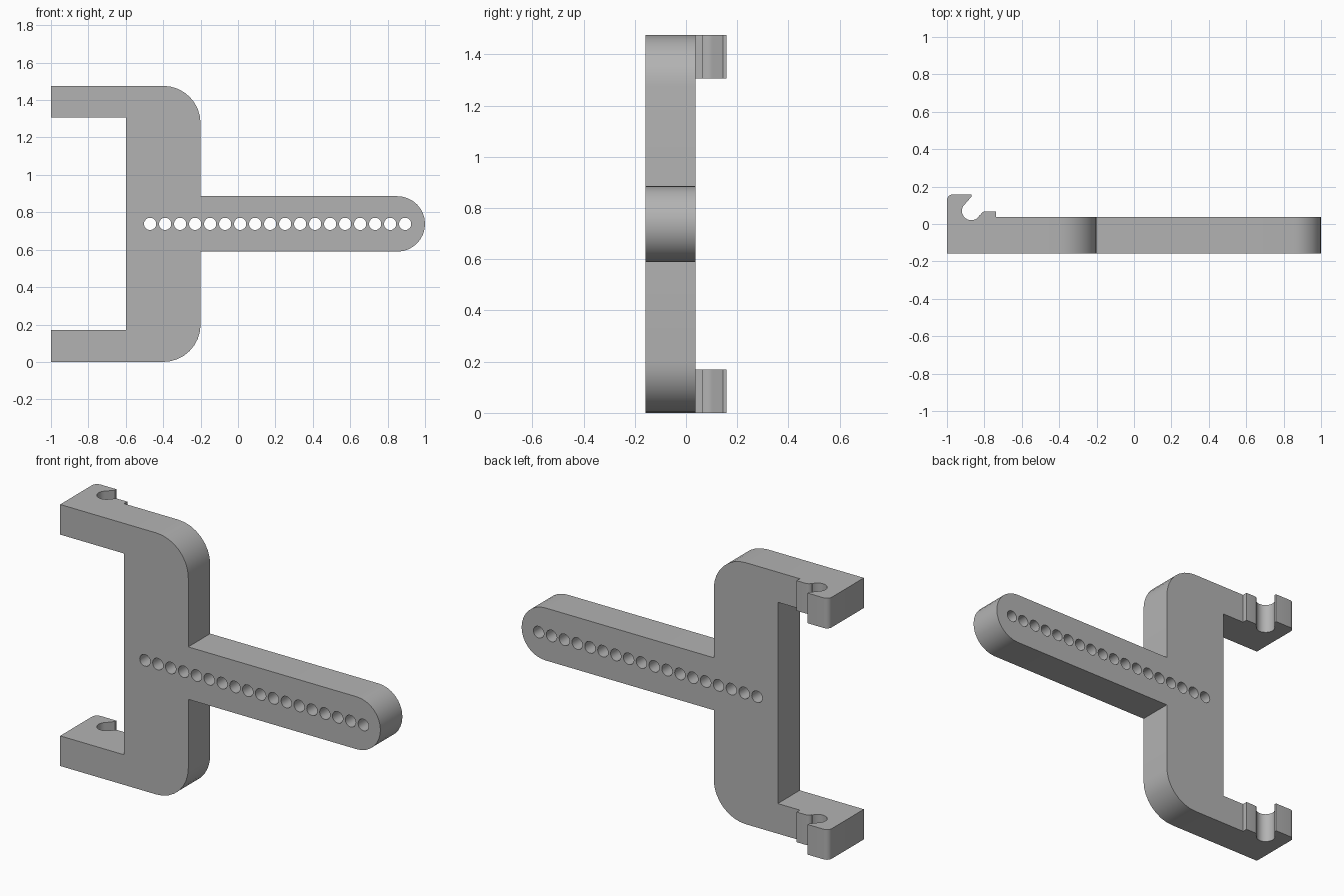
import bpy, bmesh
from math import radians, cos, sin
from mathutils import Vector

cube = bpy.data.objects.get("Cube")
if cube:
    bpy.data.objects.remove(cube, do_unlink=True)

FRONT, BACK = -0.158, 0.038      # plate faces in y
HEIGHT, ARM = 1.476, 0.17        # overall height, arm thickness
MID = HEIGHT / 2
SEAM = -0.738                    # where the plate meets the clip ends

grey = bpy.data.materials.new("grey plastic")
grey.use_nodes = True
grey.diffuse_color = (0.45, 0.45, 0.45, 1)
grey.node_tree.nodes["Principled BSDF"].inputs["Base Color"].default_value = (0.45, 0.45, 0.45, 1)


def arc(cx, cy, r, start, end, steps):
    angles = [radians(start + (end - start) * i / steps) for i in range(steps + 1)]
    return [(cx + r * cos(a), cy + r * sin(a)) for a in angles]


def prism(bm, outline, place, low, high):
    """Extrude an outline between two depths, leaving the seam walls open."""
    a = [bm.verts.new(place(u, v, low)) for u, v in outline]
    b = [bm.verts.new(place(u, v, high)) for u, v in outline]
    bm.faces.new(a)
    bm.faces.new(b[::-1])
    for i in range(len(a)):
        j = (i + 1) % len(a)
        wall = (a[i], a[j], b[j], b[i])
        if not all(abs(p.co.x - SEAM) < 1e-5 for p in wall):
            bm.faces.new(wall)


def finish(bm, name):
    bmesh.ops.remove_doubles(bm, verts=bm.verts, dist=1e-4)
    bmesh.ops.recalc_face_normals(bm, faces=bm.faces)
    mesh = bpy.data.meshes.new(name)
    bm.to_mesh(mesh)
    bm.free()
    obj = bpy.data.objects.new(name, mesh)
    mesh.materials.append(grey)
    bpy.context.collection.objects.link(obj)
    return obj


# Bracket plate: C-shaped frame with a round-ended bar
END = 0.148
plate = [(SEAM, 0)] + arc(-0.4, 0.2, 0.2, -90, 0, 8)
plate += [(-0.2, MID - END)] + arc(1 - END, MID, END, -90, 90, 16) + [(-0.2, MID + END)]
plate += arc(-0.4, HEIGHT - 0.2, 0.2, 0, 90, 8)
plate += [(SEAM, HEIGHT), (SEAM, HEIGHT - ARM), (-0.6, HEIGHT - ARM), (-0.6, ARM), (SEAM, ARM)]

# Clip end: hooked jaw with a round groove and a small lip
clip = [(SEAM, FRONT), (SEAM, BACK), (SEAM + 0.001, BACK), (SEAM + 0.001, 0.067)]
clip = [(SEAM, FRONT), (SEAM, BACK), (SEAM, 0.067)]
clip += arc(-0.796, 0.042, 0.025, 90, 165, 4)
clip += arc(-0.87, 0.07, 0.05, -25, -230, 16)
clip += [(-0.87, 0.145), (-0.87, -FRONT)]
clip += arc(-0.97, 0.128, 0.03, 90, 180, 5) + [(-1, FRONT)]

bm = bmesh.new()
prism(bm, plate, lambda u, v, d: Vector((u, d, v)), FRONT, BACK)
for z in (0, HEIGHT - ARM):
    prism(bm, clip, lambda u, v, d: Vector((u, v, d)), z, z + ARM)
    # small wall closing the lip above the plate
    bm.faces.new([bm.verts.new((SEAM, y, h)) for y, h in
                  ((BACK, z), (0.067, z), (0.067, z + ARM), (BACK, z + ARM))])
bracket = finish(bm, "bracket")

# Row of adjustment holes through the bar
bm = bmesh.new()
for i in range(18):
    hole = arc(-0.47 + 0.0802 * i, MID, 0.033, 0, 337.5, 15)
    prism(bm, hole, lambda u, v, d: Vector((u, d, v)), FRONT - 0.1, BACK + 0.1)
cutter = finish(bm, "hole_cutter")
cutter.hide_render = True
cutter.hide_viewport = True

holes = bracket.modifiers.new("holes", 'BOOLEAN')
holes.operation = 'DIFFERENCE'
holes.solver = 'EXACT'
holes.object = cutter
bpy.context.view_layer.objects.active = bracket
bracket.select_set(True)
bpy.ops.object.modifier_apply(modifier=holes.name)
bpy.data.objects.remove(cutter, do_unlink=True)
bpy.ops.object.shade_smooth_by_angle(angle=radians(30))
